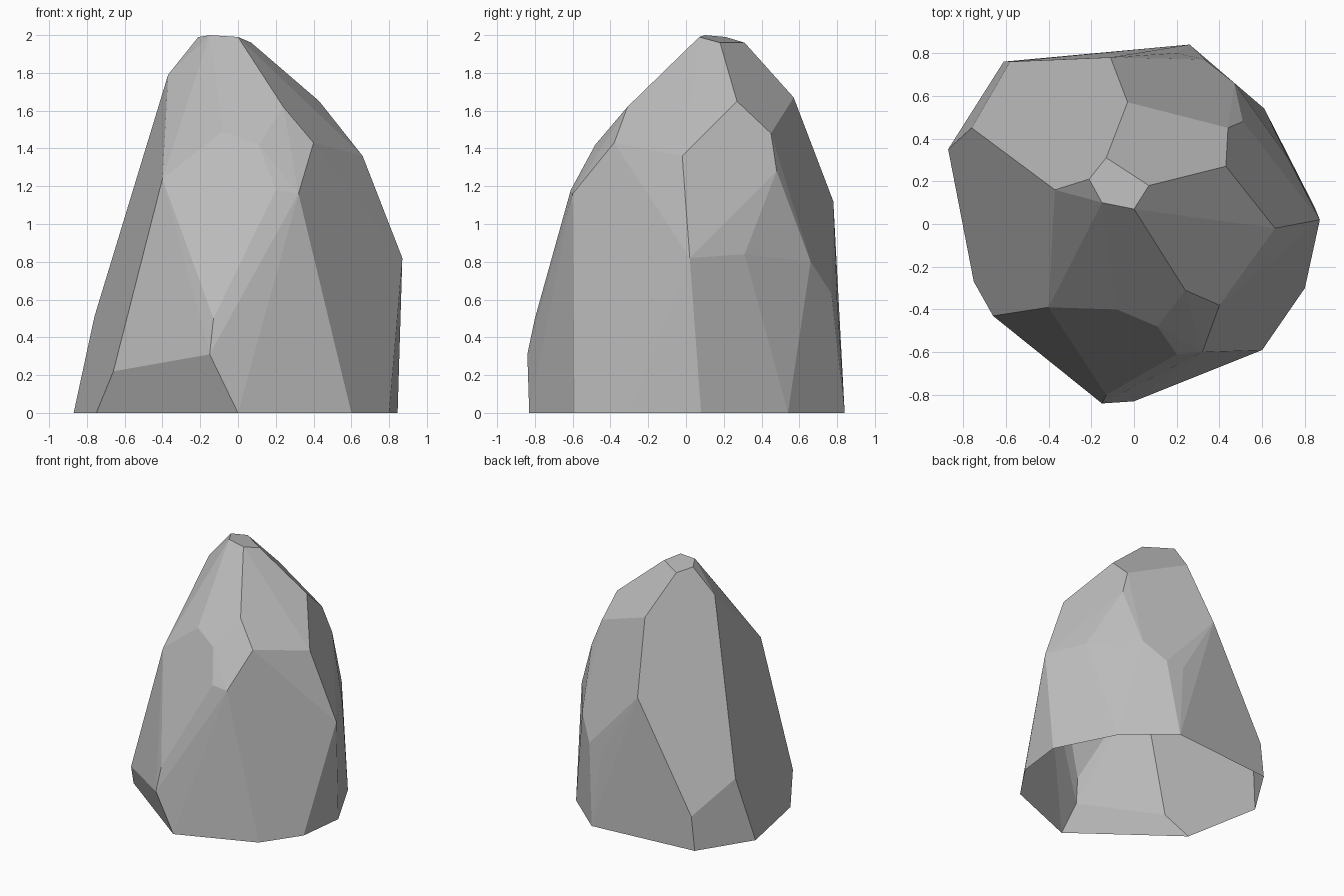
import bpy
import bmesh
from math import radians

default_cube = bpy.data.objects.get("Cube")
if default_cube:
    bpy.data.objects.remove(default_cube, do_unlink=True)


def make_material(name, color):
    material = bpy.data.materials.new(name)
    material.use_nodes = True
    material.diffuse_color = color
    shader = material.node_tree.nodes["Principled BSDF"]
    shader.inputs["Base Color"].default_value = color
    shader.inputs["Roughness"].default_value = 0.9
    return material


# Ground outline of the boulder, counter-clockwise from the front tip
ground_outline = [
    (0, -.83), (.6, -.59), (.8, -.3), (.845, .08), (.61, .54),
    (.26, .84), (-.61, .76), (-.87, .35), (-.75, -.27),
]

# Chipped corners just above the ground
lower_corners = [
    (-.15, -.84, .31), (-.13, -.8, .5), (-.66, -.43, .22),
    (-.76, .45, .51), (-.58, .76, .27), (.27, .825, .14),
]

# Corners around the widest and middle part of the stone
middle_corners = [
    (.87, .02, .82), (.72, .31, .84), (.47, .66, .8), (.33, .77, .63),
    (.2, .8, .6), (-.11, .78, 1.12), (.51, .48, 1.28),
    (-.4, -.39, 1.24), (.2, -.61, 1.18), (.32, -.6, 1.16),
]

# Shoulder corners below the tip
shoulder_corners = [
    (.66, -.02, 1.36), (.4, -.38, 1.43), (.24, -.31, 1.62),
    (.11, -.48, 1.42), (-.08, -.4, 1.49), (.44, .45, 1.48),
    (.43, .27, 1.65), (-.03, .57, 1.67), (-.37, .16, 1.79),
]

# Small facet at the very top
crown_corners = [
    (-.21, .21, 1.99), (-.15, .1, 2), (0, .07, 1.99),
    (.07, .18, 1.96), (-.13, .31, 1.96),
]


def build_boulder(name, corners, material):
    """Wrap the corners in a faceted shell that is open underneath."""
    bm = bmesh.new()
    for corner in corners:
        bm.verts.new(corner)
    bmesh.ops.convex_hull(bm, input=bm.verts[:])
    loose = [vert for vert in bm.verts if not vert.link_faces]
    bmesh.ops.delete(bm, geom=loose, context="VERTS")

    # Remove the hidden underside
    bm.normal_update()
    underside = [face for face in bm.faces
                 if all(vert.co.z < 0.001 for vert in face.verts)]
    bmesh.ops.delete(bm, geom=underside, context="FACES")

    # Merge nearly level triangles into broad cut facets
    bmesh.ops.dissolve_limit(bm, angle_limit=radians(4),
                             verts=[], edges=bm.edges[:])
    bmesh.ops.recalc_face_normals(bm, faces=bm.faces[:])

    mesh = bpy.data.meshes.new(name)
    bm.to_mesh(mesh)
    bm.free()
    mesh.materials.append(material)
    boulder = bpy.data.objects.new(name, mesh)
    bpy.context.collection.objects.link(boulder)
    return boulder


stone_gray = make_material("stone gray", (.5, .5, .5, 1))
base_corners = [(x, y, 0) for x, y in ground_outline]
build_boulder(
    "boulder",
    base_corners + lower_corners + middle_corners
    + shoulder_corners + crown_corners,
    stone_gray,
)
